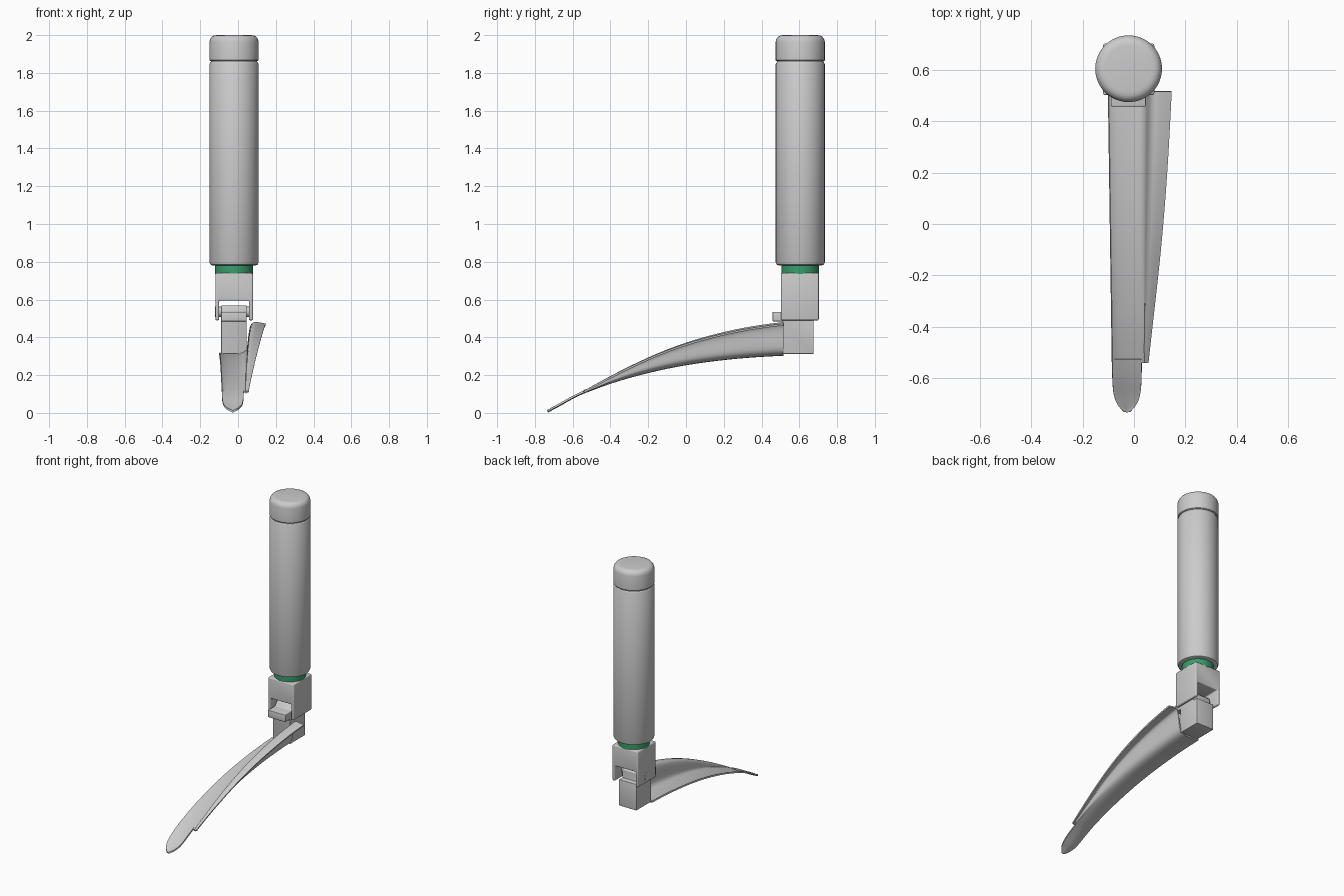
import bpy, bmesh, math
from mathutils import Vector, Matrix

if "Cube" in bpy.data.objects:
    bpy.data.objects.remove(bpy.data.objects["Cube"])


def material(name, color):
    m = bpy.data.materials.new(name)
    m.use_nodes = True
    m.diffuse_color = color
    m.node_tree.nodes["Principled BSDF"].inputs["Base Color"].default_value = color
    return m


STEEL = material("satin steel", (0.6, 0.6, 0.6, 1))
GREEN = material("green band", (0.04, 0.34, 0.15, 1))
CX, CY = -0.021, 0.605


def finish(name, bm, mat, angle=35, bevel=0, sheet=0):
    bmesh.ops.recalc_face_normals(bm, faces=bm.faces)
    me = bpy.data.meshes.new(name)
    bm.to_mesh(me)
    bm.free()
    me.materials.append(mat)
    ob = bpy.data.objects.new(name, me)
    bpy.context.collection.objects.link(ob)
    if bevel:
        mod = ob.modifiers.new("soft edges", "BEVEL")
        mod.width, mod.segments = bevel, 3
    if sheet:
        mod = ob.modifiers.new("smooth", "SUBSURF")
        mod.levels = mod.render_levels = 2
        mod.boundary_smooth = "PRESERVE_CORNERS"
        mod = ob.modifiers.new("thickness", "SOLIDIFY")
        mod.thickness, mod.offset = sheet, 0
    bpy.ops.object.select_all(action="DESELECT")
    ob.select_set(True)
    bpy.context.view_layer.objects.active = ob
    bpy.ops.object.convert(target="MESH")
    bpy.ops.object.shade_smooth_by_angle(angle=math.radians(angle))
    return ob


def lathe(name, profile, mat):
    bm = bmesh.new()
    verts = [bm.verts.new((CX + r, CY, z)) for r, z in profile]
    edges = [bm.edges.new(p) for p in zip(verts, verts[1:])]
    bmesh.ops.spin(bm, geom=verts + edges, cent=(CX, CY, 0), axis=(0, 0, 1),
                   angle=math.tau, steps=64)
    bmesh.ops.remove_doubles(bm, verts=bm.verts, dist=0.0002)
    return finish(name, bm, mat)


def prism(name, points, offset, bevel):
    """Close a 3D outline and extrude it along the offset."""
    bm = bmesh.new()
    face = bm.faces.new([bm.verts.new(p) for p in points])
    ext = bmesh.ops.extrude_face_region(bm, geom=[face])["geom"]
    moved = [v for v in ext if isinstance(v, bmesh.types.BMVert)]
    bmesh.ops.translate(bm, verts=moved, vec=Vector(offset))
    return finish(name, bm, STEEL, bevel=bevel)


def loft(name, rows, sheet):
    bm = bmesh.new()
    grid = [[bm.verts.new(p) for p in row] for row in rows]
    for a, b in zip(grid, grid[1:]):
        for i in range(len(a) - 1):
            bm.faces.new((a[i], a[i + 1], b[i + 1], b[i]))
    return finish(name, bm, STEEL, sheet=sheet, angle=40)


# Handle, end cap and coloured neck band
lathe("handle_grip", [(0, 0.78), (0.112, 0.78), (0.125, 0.785), (0.13, 0.797),
                      (0.13, 1.847), (0.124, 1.857), (0, 1.857)], STEEL)
lathe("handle_neck", [(0, 1.85), (0.122, 1.85), (0.122, 1.87), (0, 1.87)], STEEL)
lathe("end_cap", [(0, 1.862), (0.126, 1.862), (0.13, 1.867), (0.13, 1.965),
                  (0.126, 1.98), (0.117, 1.992), (0.105, 1.998), (0.09, 2), (0, 2)], STEEL)
lathe("neck_band", [(0, 0.735), (0.1, 0.735), (0.1, 0.785), (0, 0.785)], GREEN)

# Hinge fork with a slot running front to back
fork = [(-0.12, 0.49), (-0.1, 0.49), (-0.1, 0.595), (0.058, 0.595),
        (0.058, 0.49), (0.079, 0.49), (0.079, 0.74), (-0.12, 0.74)]
prism("hinge_fork", [(x, 0.503, z) for x, z in fork], (0, 0.2, 0), 0.007)

# Blade heel with hinge tongue and front latch tab
heel = [(0.512, 0.312), (0.676, 0.312), (0.676, 0.495), (0.64, 0.495), (0.64, 0.55),
        (0.62, 0.568), (0.56, 0.568), (0.535, 0.535), (0.458, 0.535),
        (0.458, 0.485), (0.512, 0.485)]
prism("blade_heel", [(-0.09, y, z) for y, z in heel], (0.136, 0, 0), 0.004)

# Hinge pin
bm = bmesh.new()
bmesh.ops.create_cone(bm, cap_ends=True, segments=32, radius1=0.027, radius2=0.027,
                      depth=0.2, matrix=Matrix.Translation((CX, 0.603, 0.535))
                      @ Matrix.Rotation(math.pi / 2, 4, "Y"))
finish("hinge_pin", bm, STEEL)

# Curved blade: spatula, rising web and outward lip
# stations: y, spatula height, lip height, lip outer x
stations = [(0.517, 0.302, 0.48, 0.146), (0.4, 0.297, 0.466, 0.14),
            (0.23, 0.284, 0.436, 0.131), (0, 0.255, 0.374, 0.114),
            (-0.2, 0.213, 0.293, 0.094), (-0.4, 0.157, 0.192, 0.071),
            (-0.54, 0.102, 0.112, 0.056)]
rows = []
for y, low, top, lip in stations:
    t = (y + 0.54) / 1.057
    h = top - low
    left, web = -0.085 - 0.015 * t, 0.042 + 0.012 * t
    span = web - left
    rows.append([(left, y, low + 0.014), (left + 0.02, y, low + 0.006),
                 (left + 0.4 * span, y, low + 0.005),
                 (left + 0.75 * span, y, low + 0.006),
                 (web - 0.006, y, low + 0.012 + 0.06 * h),
                 (web + 0.002, y, low + 0.35 * h),
                 (web + 0.08 * (lip - web), y, low + 0.7 * h),
                 (web + 0.18 * (lip - web), y, top - 0.06 * h),
                 (web + 0.4 * (lip - web), y, top),
                 (lip, y, top - 0.07 * h)])
loft("blade", rows, 0.01)

# Rounded blade tip
tip = [(-0.525, 0.114, 0.0575), (-0.6, 0.08, 0.0575), (-0.66, 0.044, 0.054),
       (-0.695, 0.026, 0.043), (-0.72, 0.012, 0.025), (-0.733, 0.006, 0.01)]
loft("blade_tip", [[(-0.0275 + w * k / 2, y, z + 0.003 * abs(k)) for k in range(-2, 3)]
                   for y, z, w in tip], 0.01)
